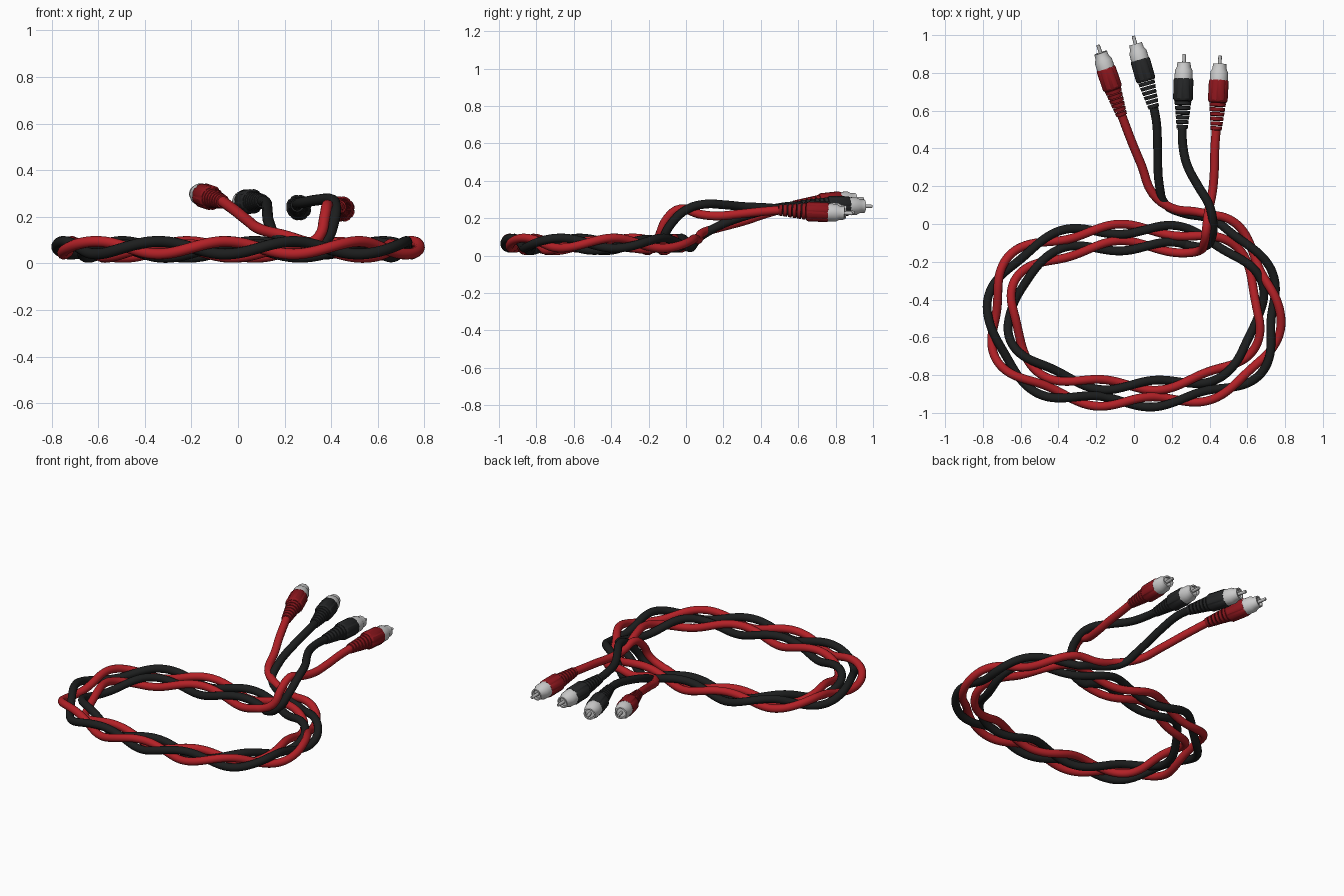
import bpy, bmesh, math
from mathutils import Vector

if "Cube" in bpy.data.objects:
    bpy.data.objects.remove(bpy.data.objects["Cube"])

CY, PITCH, OFF, R = -0.485, 0.58, 0.027, 0.0235


def material(name, col):
    m = bpy.data.materials.new(name)
    m.diffuse_color = (*col, 1)
    m.use_nodes = True
    m.node_tree.nodes["Principled BSDF"].inputs["Base Color"].default_value = m.diffuse_color
    return m


RED = material("red_rubber", (0.45, 0.015, 0.02))
DARK_RED = material("dark_red_grip", (0.26, 0.008, 0.012))
BLACK = material("black_rubber", (0.012, 0.013, 0.013))
GREY = material("black_grip", (0.018, 0.019, 0.02))
WHITE = material("pale_shell", (0.78, 0.78, 0.78))
STEEL = material("pin_metal", (0.5, 0.5, 0.5))


def smooth(a, b, t):
    u = min(max((t - a) / (b - a), 0), 1)
    return u * u * (3 - 2 * u)


def centre(deg):
    # rounded oval that widens from the inner loop to the outer loop
    k = smooth(335, 445, deg)
    a = 0.645 + 0.107 * k
    b = 0.37 + 0.088 * k + 0.12 * smooth(735, 780, deg)
    c, s = math.cos(math.radians(deg)), math.sin(math.radians(deg))
    return Vector((a * math.copysign(abs(c) ** 0.78, c),
                   CY + b * math.copysign(abs(s) ** 0.78, s), 0.053 + 0.014 * k))


# shared centre line with arc length
degs = [68 + 2.5 * i for i in range(286)]
line = [centre(d) for d in degs]
arc = [0.0]
for p, q in zip(line, line[1:]):
    arc.append(arc[-1] + (q - p).length)
ref = min((i for i, d in enumerate(degs) if 450 < d < 530), key=lambda i: abs(line[i].x + 0.35))


def strand(side):
    pts = []
    for i, p in enumerate(line):
        t = line[min(i + 1, len(line) - 1)] - line[max(i - 1, 0)]
        n = Vector((t.y, -t.x, 0)).normalized()
        f = side + 2 * math.pi * (arc[i] - arc[ref]) / PITCH
        pts.append(p + OFF * (math.cos(f) * n + math.sin(f) * Vector((0, 0, 1))))
    return pts


def cable(name, pts, mat):
    cu = bpy.data.curves.new(name, 'CURVE')
    cu.dimensions = '3D'
    cu.bevel_depth, cu.bevel_resolution, cu.resolution_u = R, 4, 4
    cu.use_fill_caps = True
    sp = cu.splines.new('BEZIER')
    sp.bezier_points.add(len(pts) - 1)
    for bp, p in zip(sp.bezier_points, pts):
        bp.co = p
        bp.handle_left_type = bp.handle_right_type = 'AUTO'
    cu.materials.append(mat)
    bpy.context.collection.objects.link(bpy.data.objects.new(name, cu))


def lathe(name, profiles, start, tip, mat, n=24, ribs=False):
    # revolve (distance, radius) profiles about the plug axis
    bm = bmesh.new()
    for prof in profiles:
        rings = []
        for d, r in prof:
            ring = []
            for k in range(n):
                rr = r * (0.94 if ribs and k % 5 == 0 else 1)
                an = 2 * math.pi * k / n
                ring.append(bm.verts.new((rr * math.cos(an), rr * math.sin(an), d)))
            rings.append(ring)
        for a, b in zip(rings, rings[1:]):
            for k in range(n):
                bm.faces.new((a[k], a[(k + 1) % n], b[(k + 1) % n], b[k]))
        bm.faces.new(rings[0][::-1])
        bm.faces.new(rings[-1])
    me = bpy.data.meshes.new(name)
    bm.to_mesh(me)
    bm.free()
    me.materials.append(mat)
    ob = bpy.data.objects.new(name, me)
    bpy.context.collection.objects.link(ob)
    ob.location = start
    ob.rotation_mode = 'QUATERNION'
    ob.rotation_quaternion = (tip - start).to_track_quat('Z', 'Y')
    bpy.ops.object.select_all(action='DESELECT')
    ob.select_set(True)
    bpy.context.view_layer.objects.active = ob
    bpy.ops.object.shade_smooth_by_angle(angle=math.radians(30))


def plug(name, start, tip, grip_mat):
    s, t = Vector(start), Vector(tip)
    # separate tapering strain relief rings
    rings = []
    for i in range(6):
        d, r = i * 0.025, 0.029 + 0.0027 * i
        rings.append([(d, r), (d + 0.019, r + 0.002)])
    lathe(name + "_strain_relief", rings, s, t, grip_mat)
    lathe(name + "_grip", [[(0.147, 0.046), (0.158, 0.053), (0.258, 0.053), (0.266, 0.049)]],
          s, t, grip_mat, 40, True)
    lathe(name + "_shell", [[(0.262, 0.048), (0.308, 0.047), (0.326, 0.037), (0.352, 0.035),
                             (0.352, 0.027), (0.338, 0.026), (0.338, 0.008)]], s, t, WHITE)
    lathe(name + "_pin", [[(0.33, 0.0095), (0.392, 0.0095), (0.396, 0.007)]], s, t, STEEL, 16)


# plug positions: cable end, pin tip, colour
plugs = {
    "left_red": ((-0.065, 0.575, 0.265), (-0.19, 0.945, 0.305), DARK_RED),
    "left_black": ((0.105, 0.615, 0.268), (-0.005, 1.0, 0.263), GREY),
    "right_black": ((0.255, 0.505, 0.25), (0.266, 0.9, 0.23), GREY),
    "right_red": ((0.435, 0.497, 0.243), (0.456, 0.89, 0.225), DARK_RED),
}
for key, (s, t, m) in plugs.items():
    plug(key + "_plug", s, t, m)

# loose tails: from the plug inwards at the start, outwards at the end
red_start = [plugs["right_red"][0], (0.428, 0.4, 0.235), (0.425, 0.28, 0.222), (0.415, 0.17, 0.212),
             (0.395, 0.07, 0.222), (0.383, -0.03, 0.25), (0.372, -0.1, 0.2), (0.348, -0.14, 0.115)]
black_start = [plugs["right_black"][0], (0.258, 0.42, 0.257), (0.282, 0.31, 0.262), (0.34, 0.2, 0.272),
               (0.398, 0.1, 0.275), (0.418, 0.01, 0.25), (0.41, -0.075, 0.175), (0.375, -0.118, 0.095)]
red_end = [(0.33, 0.065, 0.085), (0.2, 0.085, 0.12), (0.1, 0.16, 0.145), (0.04, 0.31, 0.185),
           (-0.01, 0.43, 0.225), plugs["left_red"][0]]
black_end = [(0.36, 0.04, 0.06), (0.27, 0.055, 0.08), (0.165, 0.105, 0.12), (0.135, 0.2, 0.17),
             (0.125, 0.4, 0.235), (0.12, 0.53, 0.262), plugs["left_black"][0]]

cable("black_cable", black_start + strand(0)[1:] + black_end, BLACK)
cable("red_cable", red_start + strand(math.pi)[1:] + red_end, RED)
